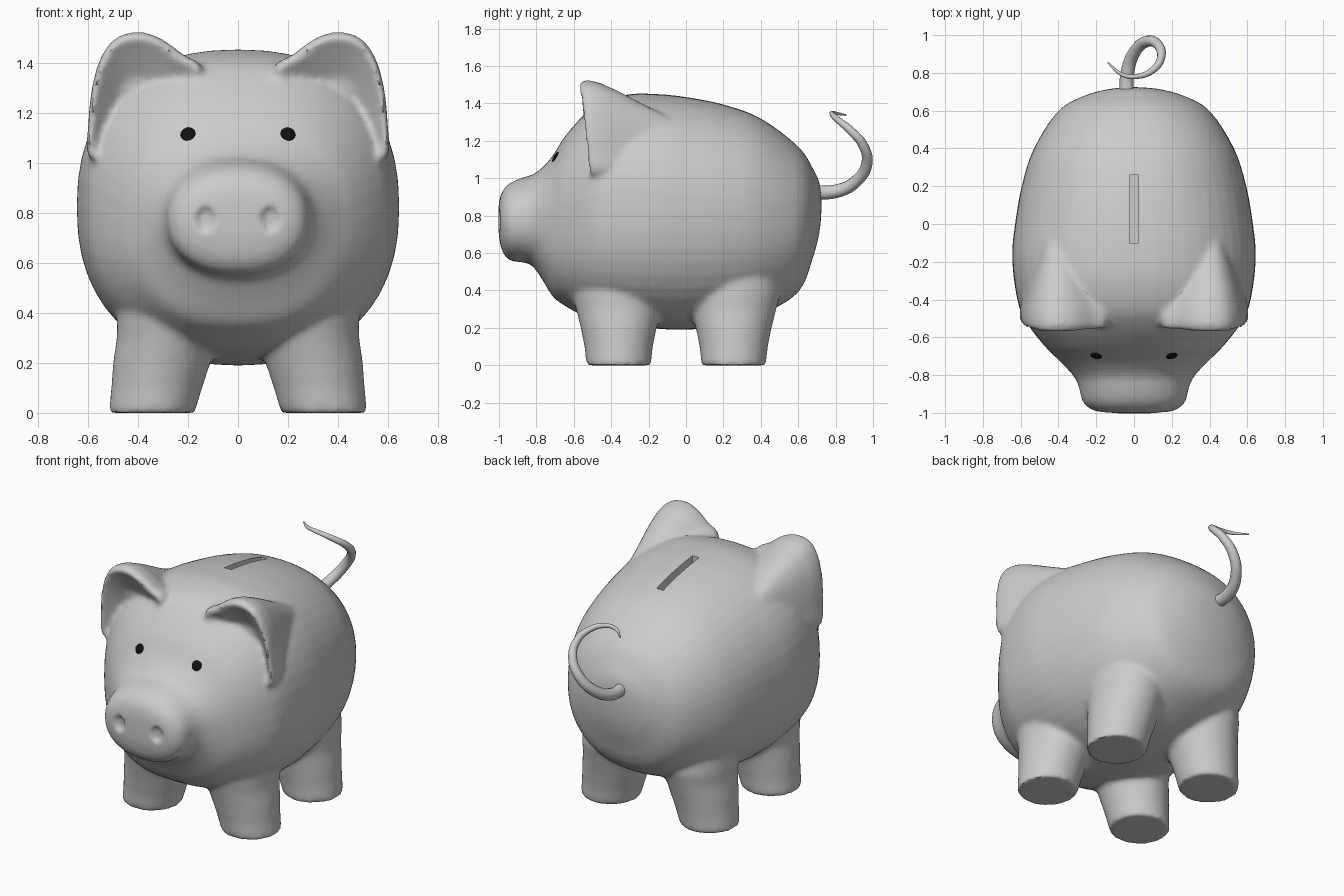
import bpy, bmesh, math
from mathutils import Vector
from mathutils.bvhtree import BVHTree

if "Cube" in bpy.data.objects:
    bpy.data.objects.remove(bpy.data.objects["Cube"])


def link(name, data):
    ob = bpy.data.objects.new(name, data)
    bpy.context.scene.collection.objects.link(ob)
    return ob


def spline(pts, sub, closed=False):
    """Catmull-Rom through tuples of any length."""
    n, out = len(pts), []
    get = (lambda i: pts[i % n]) if closed else (lambda i: pts[min(max(i, 0), n - 1)])
    for i in range(n if closed else n - 1):
        quads = list(zip(get(i - 1), get(i), get(i + 1), get(i + 2)))
        for k in range(sub):
            t = k / sub
            out.append([0.5 * (2 * b + (c - a) * t + (2 * a - 5 * b + 4 * c - d) * t * t
                               + (3 * b - a - 3 * c + d) * t ** 3) for a, b, c, d in quads])
    if not closed:
        out.append(list(pts[-1]))
    return out


def loft(bm, rings):
    """Closed skin over rings of equal length."""
    vs = [[bm.verts.new(p) for p in r] for r in rings]
    n = len(vs[0])
    faces = [bm.faces.new(vs[0]), bm.faces.new(vs[-1])]
    for a, b in zip(vs, vs[1:]):
        for i in range(n):
            j = (i + 1) % n
            faces.append(bm.faces.new((a[i], a[j], b[j], b[i])))
    bmesh.ops.recalc_face_normals(bm, faces=faces)


def bake(ob):
    """Apply all modifiers."""
    dg = bpy.context.evaluated_depsgraph_get()
    me = bpy.data.meshes.new_from_object(ob.evaluated_get(dg))
    ob.modifiers.clear()
    ob.data = me


def smooth(ob, angle=40):
    bpy.ops.object.select_all(action='DESELECT')
    ob.select_set(True)
    bpy.context.view_layer.objects.active = ob
    bpy.ops.object.shade_smooth_by_angle(angle=math.radians(angle))


def power(v, e):
    return math.copysign(abs(v) ** e, v)


bm = bmesh.new()

# Trunk, head and snout: y, half width, bottom, top, squareness
sections = [
    (.725, .01, .84, .86, 2), (.715, .13, .72, .97, 2), (.68, .26, .58, 1.05, 2.1),
    (.6, .40, .39, 1.17, 2.15), (.4, .53, .27, 1.32, 2.2), (.2, .595, .21, 1.395, 2.2),
    (0, .63, .19, 1.435, 2.25), (-.15, .645, .195, 1.45, 2.3), (-.3, .635, .21, 1.45, 2.35),
    (-.45, .605, .235, 1.41, 2.35), (-.55, .55, .265, 1.335, 2.35), (-.65, .47, .32, 1.22, 2.4),
    (-.71, .41, .365, 1.125, 2.4), (-.77, .35, .46, 1.055, 2.3), (-.82, .31, .53, 1.02, 2.2),
    (-.87, .29, .55, 1.005, 2.2), (-.94, .272, .56, .975, 2.2), (-.982, .225, .61, .93, 2.2),
    (-1.0, .14, .69, .87, 2.2), (-1.003, .01, .78, .79, 2)]
rings = []
for y, w, z0, z1, n in spline(sections, 4):
    ring = []
    for k in range(48):
        a = math.tau * k / 48
        ring.append((w * power(math.cos(a), 2 / n), y,
                     (z0 + z1) / 2 + (z1 - z0) / 2 * power(math.sin(a), 2 / n)))
    rings.append(ring)
loft(bm, rings)

# Legs: z, centre x, radius x, radius y
leg = [(0, .345, .172, .172), (.1, .325, .182, .183), (.2, .305, .195, .203),
       (.3, .285, .2, .228), (.38, .275, .21, .25), (.46, .26, .22, .25), (.6, .25, .18, .2)]
for side in (-1, 1):
    for yc in (-.36, .255):
        loft(bm, [[(side * (cx + rx * math.cos(math.tau * k / 32)),
                    yc + ry * math.sin(math.tau * k / 32), z) for k in range(32)]
                  for z, cx, rx, ry in leg])

# Ears: outline in xz, dished in front and tapering back into the body
outline = spline([(.14, 1.37), (.22, 1.435), (.31, 1.5), (.40, 1.525), (.49, 1.5), (.55, 1.42),
                  (.585, 1.3), (.60, 1.15), (.595, 1.02), (.45, 1.0), (.25, 1.18)], 4, True)
ear = [(-.45, .1), (-.465, .45), (-.53, .78), (-.56, .92), (-.545, .985), (-.51, 1), (-.45, .96),
       (-.35, .82), (-.2, .58), (-.05, .35)]
for side in (-1, 1):
    loft(bm, [[(side * (.4 + s * (x - .4)), y + .1 * (1.4 - z), 1.2 + s * (z - 1.2))
               for x, z in outline] for y, s in ear])

me = bpy.data.meshes.new("pig_body")
bm.to_mesh(me)
bm.free()
body = link("pig_body", me)

# Fuse the parts into one softly blended skin
rm = body.modifiers.new("fuse", 'REMESH')
rm.mode = 'VOXEL'
rm.voxel_size = .0145
sm = body.modifiers.new("soften", 'SMOOTH')
sm.factor = .5
sm.iterations = 10
bake(body)

# Nostril dents
for v in body.data.vertices:
    if v.co.y < -.93:
        d = ((abs(v.co.x) - .13) / .04) ** 2 + ((v.co.z - .775) / .053) ** 2
        if d < 1:
            v.co.y += .022 * (1 - d * d)

# Coin slot
bm = bmesh.new()
bmesh.ops.create_cube(bm, size=1)
for v in bm.verts:
    v.co = Vector((v.co.x * .046, .08 + v.co.y * .36, 1.44 + v.co.z * .2))
me = bpy.data.meshes.new("slot_cutter")
bm.to_mesh(me)
bm.free()
cutter = link("slot_cutter", me)
cutter.hide_render = True
bo = body.modifiers.new("slot", 'BOOLEAN')
bo.operation = 'DIFFERENCE'
bo.solver = 'EXACT'
bo.object = cutter
bake(body)
bpy.data.objects.remove(cutter)
smooth(body)

# Eyes: flat black buttons laid on the face
black = bpy.data.materials.new("eye_black")
black.diffuse_color = (.005, .005, .005, 1)
black.use_nodes = True
black.node_tree.nodes["Principled BSDF"].inputs["Base Color"].default_value = black.diffuse_color
bpy.context.view_layer.update()
tree = BVHTree.FromObject(body, bpy.context.evaluated_depsgraph_get())
for side, name in ((-1, "left_eye"), (1, "right_eye")):
    hit, normal, _, _ = tree.ray_cast(Vector((side * .2, -2, 1.115)), Vector((0, 1, 0)))
    bm = bmesh.new()
    bmesh.ops.create_uvsphere(bm, u_segments=24, v_segments=12, radius=.03)
    for v in bm.verts:
        v.co.z *= .3
    me = bpy.data.meshes.new(name)
    bm.to_mesh(me)
    bm.free()
    me.materials.append(black)
    eye = link(name, me)
    eye.location = hit
    eye.rotation_euler = normal.to_track_quat('Z', 'Y').to_euler()
    smooth(eye)

# Curly tail: x, y, z, radius
path = [(-.04, .68, .925, .038), (-.035, .8, .93, .036), (0, .905, .98, .033),
        (.07, .967, 1.08, .03), (.13, .945, 1.18, .026), (.143, .88, 1.255, .022),
        (.1, .815, 1.31, .018), (.02, .782, 1.342, .014), (-.06, .79, 1.348, .011),
        (-.14, .855, 1.338, .004)]
cu = bpy.data.curves.new("tail", 'CURVE')
cu.dimensions = '3D'
cu.bevel_depth = 1
cu.bevel_resolution = 4
cu.use_fill_caps = True
sp = cu.splines.new('BEZIER')
sp.bezier_points.add(len(path) - 1)
for p, (x, y, z, r) in zip(sp.bezier_points, path):
    p.co = (x, y, z)
    p.radius = r
    p.handle_left_type = p.handle_right_type = 'AUTO'
temp = link("tail_curve", cu)
bpy.context.view_layer.update()
dg = bpy.context.evaluated_depsgraph_get()
tail = link("tail", bpy.data.meshes.new_from_object(temp.evaluated_get(dg)))
bpy.data.objects.remove(temp)
smooth(tail)
